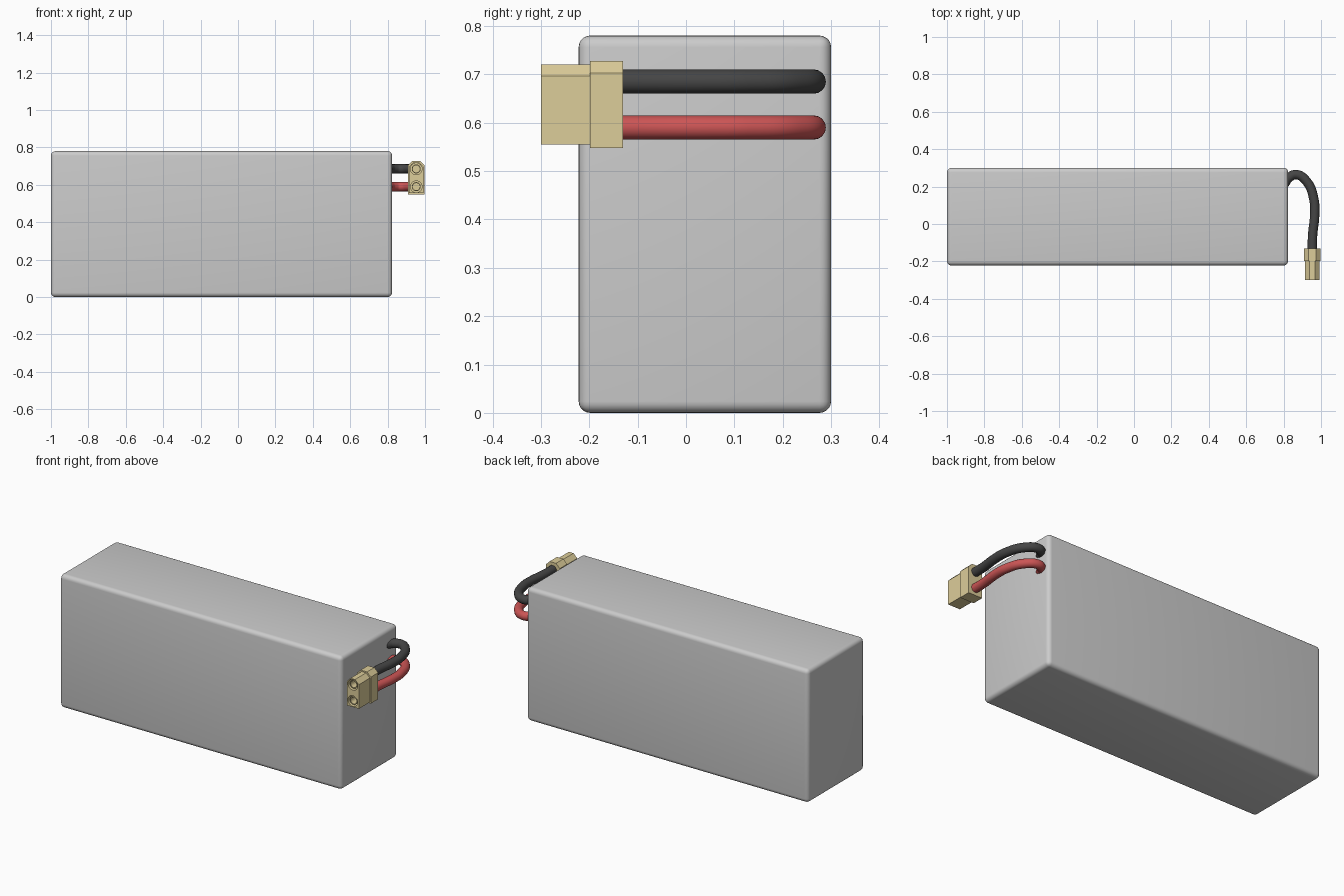
import bpy, bmesh
from math import pi

if "Cube" in bpy.data.objects:
    bpy.data.objects.remove(bpy.data.objects["Cube"])


def material(name, rgb):
    m = bpy.data.materials.new(name)
    m.diffuse_color = (*rgb, 1)
    m.use_nodes = True
    m.node_tree.nodes["Principled BSDF"].inputs["Base Color"].default_value = m.diffuse_color
    return m


TAN = material("tan_plastic", (0.72, 0.61, 0.32))
RED = material("red_rubber", (0.60, 0.09, 0.09))
BLACK = material("black_rubber", (0.06, 0.06, 0.06))
WIRE_Z = (0.59, 0.685)
CX = 0.953


def link(name, bm, mat=None):
    bmesh.ops.recalc_face_normals(bm, faces=bm.faces)
    me = bpy.data.meshes.new(name)
    bm.to_mesh(me)
    bm.free()
    ob = bpy.data.objects.new(name, me)
    bpy.context.collection.objects.link(ob)
    if mat:
        me.materials.append(mat)
    return ob


def smooth(ob, angle=0.6):
    bpy.ops.object.select_all(action='DESELECT')
    ob.select_set(True)
    bpy.context.view_layer.objects.active = ob
    bpy.ops.object.shade_smooth_by_angle(angle=angle)


def housing(name, half, z0, z1, cut, y0, y1):
    """Upright profile with two chamfered top corners, extruded along y."""
    bm = bmesh.new()
    pts = [(-half, z0), (half, z0), (half, z1 - cut),
           (half - cut, z1), (cut - half, z1), (-half, z1 - cut)]
    face = bm.faces.new([bm.verts.new((CX + x, y0, z)) for x, z in pts])
    ext = bmesh.ops.extrude_face_region(bm, geom=[face])
    vs = [v for v in ext["geom"] if isinstance(v, bmesh.types.BMVert)]
    bmesh.ops.translate(bm, vec=(0, y1 - y0, 0), verts=vs)
    return link(name, bm, TAN)


def cylinder(name, r, y0, y1, z, mat):
    bpy.ops.mesh.primitive_cylinder_add(vertices=32, radius=r, depth=y1 - y0,
                                        location=(CX, (y0 + y1) / 2, z), rotation=(pi / 2, 0, 0))
    ob = bpy.context.object
    ob.name = name
    ob.data.materials.append(mat)
    return ob


def cut(target, cutter):
    cutter.hide_render = True
    cutter.display_type = 'WIRE'
    mod = target.modifiers.new("recess", 'BOOLEAN')
    mod.operation = 'DIFFERENCE'
    mod.solver = 'EXACT'
    mod.object = cutter


# battery pack: rounded box
bm = bmesh.new()
bmesh.ops.create_cube(bm, size=1)
bmesh.ops.scale(bm, vec=(1.824, 0.522, 0.78), verts=bm.verts)
bmesh.ops.translate(bm, vec=(-0.088, 0.039, 0.39), verts=bm.verts)
bmesh.ops.bevel(bm, geom=bm.edges[:], offset=0.024, segments=5, profile=0.5, affect='EDGES')
smooth(link("battery_pack", bm))

# connector: nose and wider collar
nose = housing("connector_nose", 0.039, 0.555, 0.72, 0.024, -0.30, -0.19)
collar = housing("connector_collar", 0.045, 0.548, 0.727, 0.024, -0.198, -0.13)

# recessed sockets with hollow contacts, and the two wires
for label, z, mat in (("red", WIRE_Z[0], RED), ("black", WIRE_Z[1], BLACK)):
    cut(nose, cylinder(label + "_recess_cutter", 0.031, -0.33, -0.225, z, TAN))
    contact = cylinder(label + "_contact", 0.024, -0.293, -0.21, z, TAN)
    cut(contact, cylinder(label + "_bore_cutter", 0.019, -0.33, -0.23, z, TAN))
    smooth(contact)

    cu = bpy.data.curves.new(label + "_wire", 'CURVE')
    cu.dimensions = '3D'
    cu.bevel_depth = 0.025
    cu.bevel_resolution = 6
    cu.resolution_u = 12
    cu.use_fill_caps = True
    path = [(0.805, 0.215), (0.828, 0.247), (0.868, 0.264), (0.925, 0.225),
            (0.962, 0.13), (0.966, 0.05), (0.955, -0.06), (CX, -0.15)]
    sp = cu.splines.new('BEZIER')
    sp.bezier_points.add(len(path) - 1)
    for p, (x, y) in zip(sp.bezier_points, path):
        p.co = (x, y, z)
        p.handle_left_type = p.handle_right_type = 'AUTO'
    cu.materials.append(mat)
    bpy.context.collection.objects.link(bpy.data.objects.new(label + "_wire", cu))
smooth(nose)
